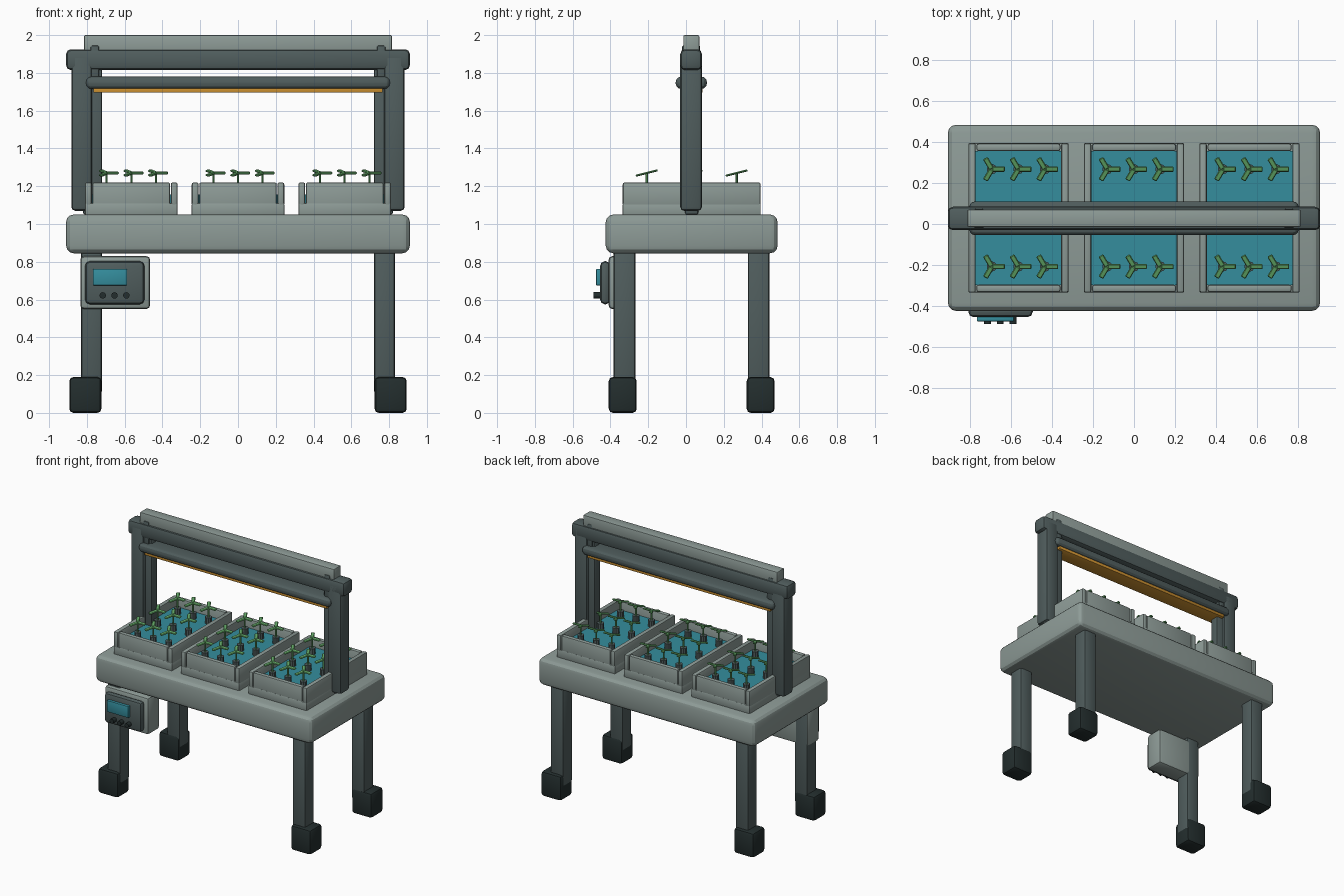
import bpy, math
from mathutils import Matrix, Vector

cube = bpy.data.objects.get("Cube")
if cube:
    bpy.data.objects.remove(cube, do_unlink=True)


def material(name, rgb):
    m = bpy.data.materials.new(name)
    m.use_nodes = True
    m.diffuse_color = (*rgb, 1)
    bsdf = next(n for n in m.node_tree.nodes if n.type == "BSDF_PRINCIPLED")
    bsdf.inputs["Base Color"].default_value = (*rgb, 1)
    bsdf.inputs["Roughness"].default_value = 0.6
    return m


LIGHT = material("light grey", (0.27, 0.33, 0.31))
DARK = material("slate grey", (0.08, 0.11, 0.11))
BLACK = material("rubber black", (0.017, 0.027, 0.027))
TEAL = material("teal", (0.035, 0.27, 0.34))
GREEN = material("leaf green", (0.12, 0.38, 0.13))
AMBER = material("amber", (0.6, 0.28, 0.03))


def finish(name, mat, bevel=0, segments=2):
    o = bpy.context.object
    o.name = name
    o.data.materials.append(mat)
    bpy.ops.object.transform_apply(location=False, rotation=True, scale=True)
    if bevel:
        b = o.modifiers.new("Bevel", "BEVEL")
        b.width, b.segments = bevel, segments
        bpy.ops.object.modifier_apply(modifier=b.name)
    bpy.ops.object.shade_smooth_by_angle(angle=math.radians(25))
    return o


def box(name, xs, ys, zs, mat, bevel=0.0, segments=2):
    """Box from its extents on each axis."""
    lims = (xs, ys, zs)
    bpy.ops.mesh.primitive_cube_add(size=1, location=[(a + b) / 2 for a, b in lims])
    bpy.context.object.scale = [abs(b - a) for a, b in lims]
    return finish(name, mat, bevel, segments)


def cylinder(name, loc, radius, depth, mat, sides=12, rot=(0, 0, 0)):
    bpy.ops.mesh.primitive_cylinder_add(vertices=sides, radius=radius, depth=depth,
                                        location=loc, rotation=rot)
    return finish(name, mat)


def copy(o, loc):
    c = o.copy()
    c.location = loc
    bpy.context.collection.objects.link(c)


MID = 0.03  # centre line of the bench in y


def span(centre, width):
    return (centre - width / 2, centre + width / 2)


# Bench top, legs and rubber feet
box("bench_top", (-0.91, 0.91), span(MID, 0.91), (0.845, 1.05), LIGHT, 0.04, 3)
for sx, side in ((-1, "right"), (1, "left")):
    for sy, end in ((-1, "front"), (1, "back")):
        y = MID + sy * 0.355
        box(f"{end}_{side}_leg", span(sx * 0.775, 0.11), span(y, 0.115),
            (0.1, 0.88), DARK, 0.016)
        box(f"{end}_{side}_foot", span(sx * 0.808, 0.17), span(y + sy * 0.01, 0.148),
            (0, 0.19), BLACK, 0.022)

# Lamp gantry
for sx, side in ((-1, "right"), (1, "left")):
    box(f"{side}_post", span(sx * 0.827, 0.11), span(MID - 0.003, 0.115),
        (1.07, 1.9), DARK, 0.02)
    box(f"{side}_strut", span(sx * 0.77, 0.1), span(MID, 0.07), (1.05, 1.85), DARK, 0.01)
    box(f"{side}_hanger", span(sx * 0.758, 0.045), span(MID - 0.003, 0.095),
        (1.74, 1.945), DARK, 0.008)
box("gantry_beam", (-0.91, 0.91), span(MID - 0.003, 0.115), (1.815, 1.925), DARK, 0.025)
box("top_rail", (-0.815, 0.815), span(MID - 0.002, 0.085), (1.9, 2.0), LIGHT, 0.008)
box("lamp_housing", (-0.805, 0.805), span(MID - 0.002, 0.165), (1.715, 1.78), DARK, 0.028, 3)
box("lamp_panel", (-0.765, 0.765), span(MID - 0.002, 0.12), (1.695, 1.72), AMBER, 0.003)

# Trays with a floor, four walls and water
for tray_x, tray in ((-0.565, "right"), (0, "middle"), (0.565, "left")):
    box(f"{tray}_tray_floor", span(tray_x, 0.49), span(MID, 0.73), (1.045, 1.11), LIGHT, 0.006)
    for s, end in ((-1, "a"), (1, "b")):
        box(f"{tray}_tray_side_{end}", span(tray_x + s * 0.227, 0.036), span(MID, 0.73),
            (1.095, 1.22), LIGHT, 0.01)
        box(f"{tray}_tray_end_{end}", span(tray_x, 0.41), span(MID + s * 0.345, 0.036),
            (1.06, 1.22), LIGHT, 0.01)
    box(f"{tray}_water", span(tray_x, 0.42), span(MID, 0.655), (1.1, 1.155), TEAL)

# Seedling masters: net pot, stem and three leaves on a tilted plane
pot = cylinder("net_pot", (0, 0, 0), 0.025, 0.05, DARK, 10)
stem = cylinder("stem", (0, 0, 0), 0.006, 0.07, GREEN, 6)
bpy.ops.mesh.primitive_cube_add(size=1)
blade = bpy.context.object
blade.scale = (0.062, 0.026, 0.011)
blade = finish("leaf", GREEN, 0.004, 1)
blade.data.transform(Matrix.Translation((0.033, 0, 0)))
tilt = Matrix.Rotation(math.radians(14), 4, "X")
leaves = []
for k in range(3):
    leaf = blade.copy()
    leaf.name = "leaf"
    leaf.data = blade.data.copy()
    leaf.data.transform(tilt @ Matrix.Rotation(k * math.tau / 3, 4, "Z"))
    leaves.append(leaf)
bpy.data.objects.remove(blade, do_unlink=True)

for tray_x in (-0.565, 0, 0.565):
    for i in (-1, 0, 1):
        for j in (-1, 0, 1):
            p = Vector((tray_x + i * 0.13, MID + j * 0.238, 0))
            copy(pot, p + Vector((0, 0, 1.175)))
            copy(stem, p + Vector((0, 0, 1.23)))
            for leaf in leaves:
                copy(leaf, p + Vector((0, 0, 1.27)))
for o in [pot, stem] + leaves:
    bpy.data.objects.remove(o, do_unlink=True)

# Control box
box("control_box", (-0.835, -0.465), (-0.41, -0.268), (0.55, 0.83), LIGHT, 0.02)
box("control_panel", (-0.81, -0.495), (-0.455, -0.4), (0.575, 0.803), DARK, 0.025)
box("control_screen", (-0.768, -0.587), (-0.476, -0.45), (0.675, 0.762), TEAL, 0.004)
for x in (-0.716, -0.654, -0.591):
    cylinder("control_knob", (x, -0.468, 0.622), 0.017, 0.044, BLACK, 14, (math.pi / 2, 0, 0))
